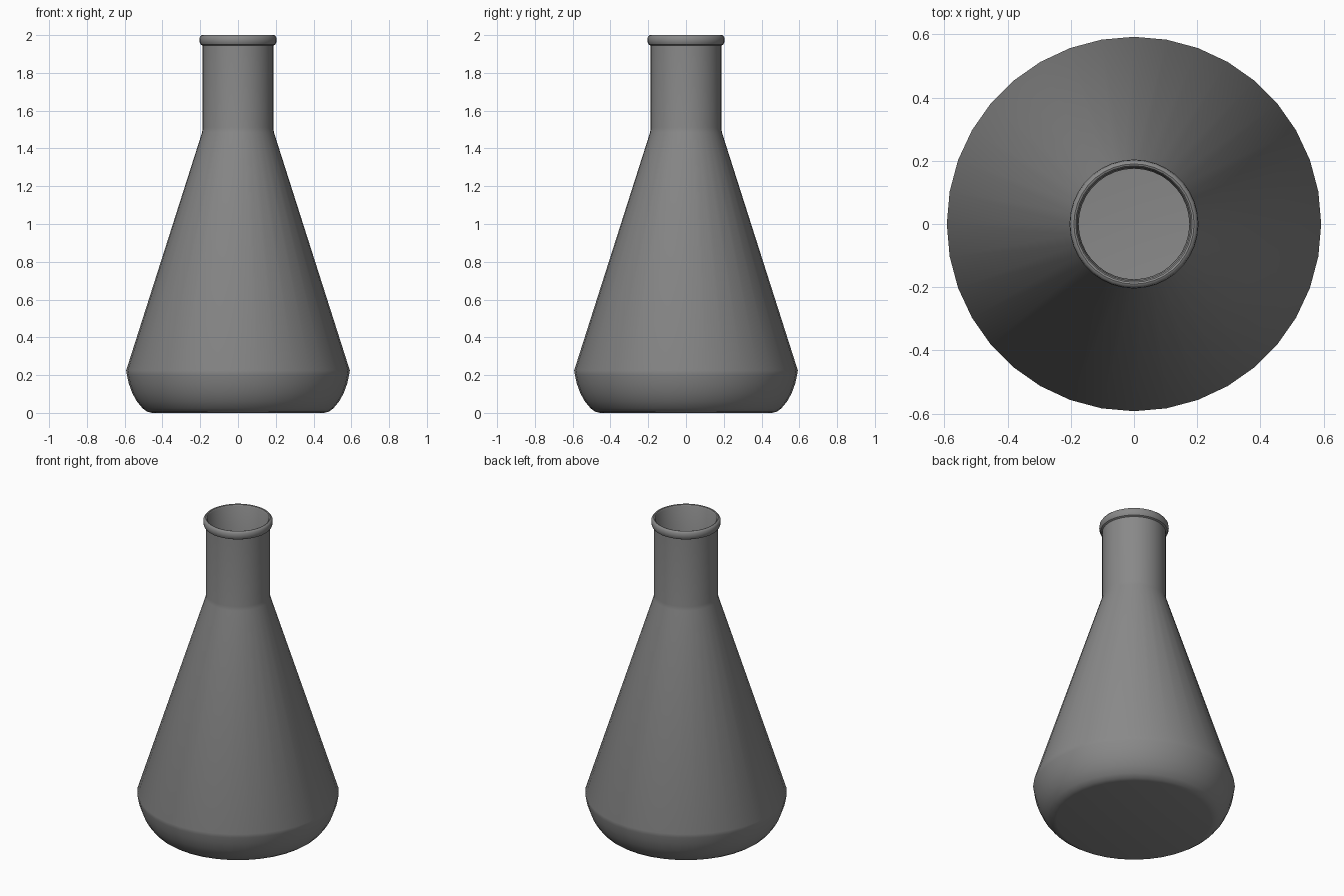
import bpy
import bmesh
import math

cube = bpy.data.objects.get("Cube")
if cube:
    bpy.data.objects.remove(cube, do_unlink=True)

SIDES = 36
WALL = 0.012


def make_material(name, color):
    mat = bpy.data.materials.new(name)
    mat.use_nodes = True
    mat.diffuse_color = color
    mat.node_tree.nodes["Principled BSDF"].inputs["Base Color"].default_value = color
    return mat


def lathe(name, profile, mat):
    """Spin a profile of (radius, height) points around the z axis."""
    bm = bmesh.new()
    verts = [bm.verts.new((r, 0, z)) for r, z in profile]
    edges = [bm.edges.new(pair) for pair in zip(verts, verts[1:])]
    bmesh.ops.spin(bm, geom=verts + edges, axis=(0, 0, 1), cent=(0, 0, 0),
                   angle=math.tau, steps=SIDES, use_merge=True)
    bmesh.ops.remove_doubles(bm, verts=bm.verts, dist=0.0001)
    bmesh.ops.recalc_face_normals(bm, faces=bm.faces)
    mesh = bpy.data.meshes.new(name)
    bm.to_mesh(mesh)
    bm.free()
    mesh.materials.append(mat)
    obj = bpy.data.objects.new(name, mesh)
    bpy.context.collection.objects.link(obj)
    bpy.ops.object.select_all(action='DESELECT')
    obj.select_set(True)
    bpy.context.view_layer.objects.active = obj
    bpy.ops.object.shade_smooth_by_angle(angle=math.radians(35))
    return obj


glass = make_material("grey glass", (0.25, 0.25, 0.25, 1))

# Outer wall: flat base, rounded heel, cone and straight neck
outer = [(0, 0), (0.455, 0), (0.48, 0.006), (0.505, 0.024), (0.535, 0.06),
         (0.56, 0.105), (0.578, 0.155), (0.588, 0.2), (0.592, 0.225),
         (0.19, 1.485), (0.187, 1.51), (0.187, 1.945)]

# Rounded lip around the mouth
lip = [(0.197, 1.95), (0.203, 1.962), (0.204, 1.975), (0.202, 1.99),
       (0.196, 1.998), (0.19, 2.0), (0.184, 1.998), (0.179, 1.99)]

# Inner wall follows the outer one down to the floor
inner = [(r - WALL, max(z, WALL)) for r, z in reversed(outer[3:-1])]
floor = [(0.455, WALL), (0, WALL)]

lathe("flask", outer + lip + inner + floor, glass)
